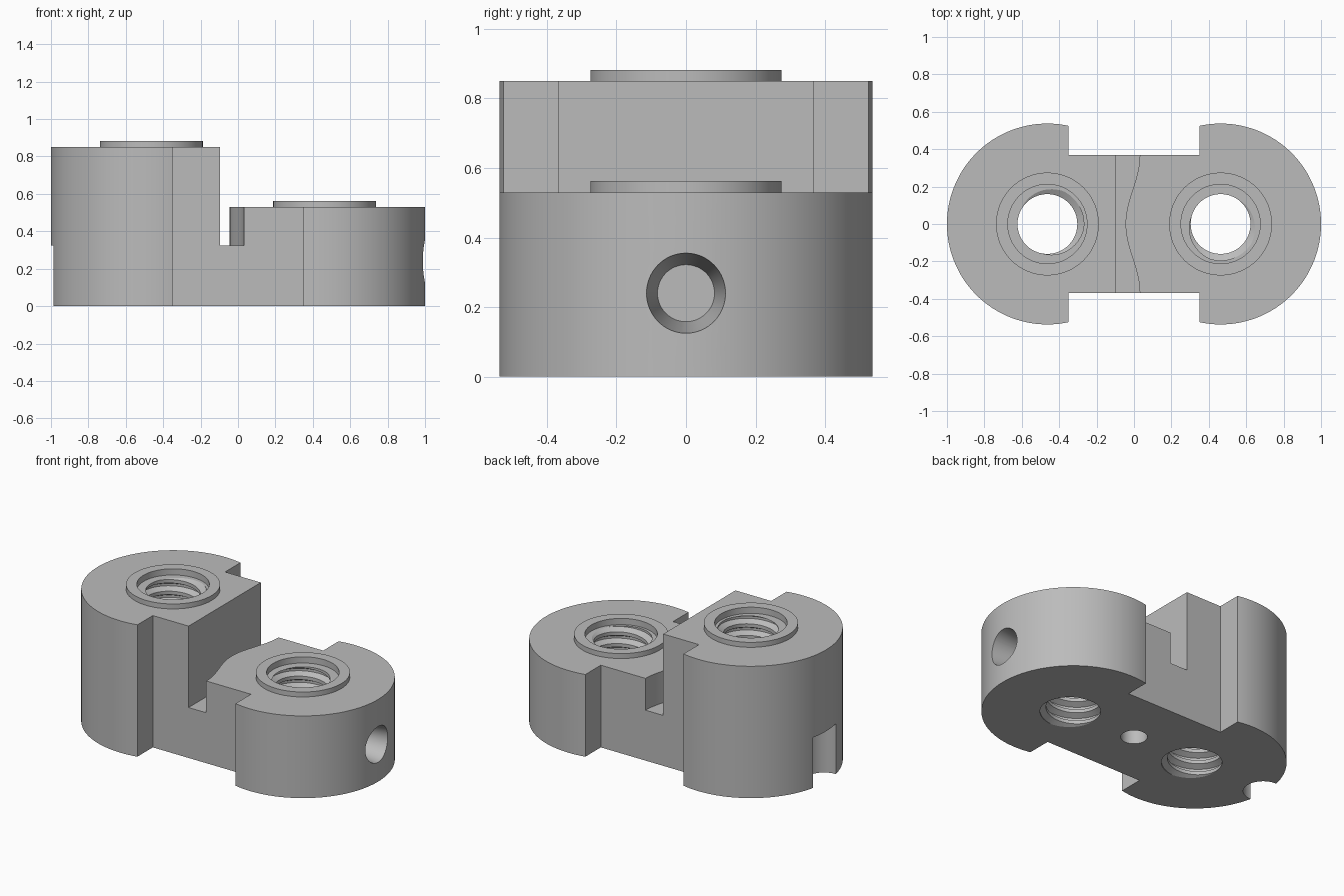
import bpy, bmesh
from math import cos, sin, pi, radians, acos
from mathutils import Matrix

old = bpy.data.objects.get("Cube")
if old:
    bpy.data.objects.remove(old, do_unlink=True)

steel = bpy.data.materials.new("plain grey metal")
GREY = (0.5, 0.5, 0.5, 1)
steel.use_nodes = True
steel.diffuse_color = GREY
steel.node_tree.nodes["Principled BSDF"].inputs["Base Color"].default_value = GREY

LOBE_X, LOBE_R = 0.463, 0.537      # centre and radius of the round ends
WAIST_X, WAIST_Y = 0.35, 0.368     # size of the narrow middle
TALL, LOW, FLOOR = 0.85, 0.53, 0.325


def make(name, bm):
    bmesh.ops.recalc_face_normals(bm, faces=bm.faces)
    mesh = bpy.data.meshes.new(name)
    bm.to_mesh(mesh)
    bm.free()
    ob = bpy.data.objects.new(name, mesh)
    bpy.context.collection.objects.link(ob)
    mesh.materials.append(steel)
    return ob


def prism(name, outline, z0, z1):
    bm = bmesh.new()
    face = bm.faces.new([bm.verts.new((x, y, z0)) for x, y in outline])
    ext = bmesh.ops.extrude_face_region(bm, geom=[face])
    top = [v for v in ext["geom"] if isinstance(v, bmesh.types.BMVert)]
    bmesh.ops.translate(bm, verts=top, vec=(0, 0, z1 - z0))
    return make(name, bm)


def cone(name, r0, r1, start, length, turn=0.0, segments=64):
    # round bar from start, along z or turned about y
    bm = bmesh.new()
    place = (Matrix.Translation(start) @ Matrix.Rotation(turn, 4, "Y")
             @ Matrix.Translation((0, 0, length / 2)))
    bmesh.ops.create_cone(bm, cap_ends=True, segments=segments, radius1=r0,
                          radius2=r1, depth=length, matrix=place)
    return make(name, bm)


def thread(name, x, top, minor=0.16, major=0.195, pitch=0.075, seg=48):
    # solid screw: a four-point tooth profile swept along a helix
    tooth = [(minor, 0), (minor, 0.3), (major, 0.55), (major, 0.75)]
    steps = seg * (int(top / pitch) + 4)
    bm = bmesh.new()

    def point(i, j):
        r, h = tooth[j]
        a = 2 * pi * i / seg
        return bm.verts.new((x + r * cos(a), r * sin(a),
                             (i / seg + h - 2.5) * pitch))
    grid = {(i, j): point(i, j) for i in range(steps + 1) for j in range(4)}
    for i in range(steps + 1, steps + seg + 1):
        grid[i, 0] = point(i, 0)
    for i in range(steps + 1):
        grid[i, 4] = grid[i + seg, 0]
    for i in range(steps):
        for j in range(4):
            bm.faces.new((grid[i, j], grid[i + 1, j],
                          grid[i + 1, j + 1], grid[i, j + 1]))
    # fan caps at both ends
    for i in (0, steps):
        loop = [grid[k, 0] for k in range(i, i + seg + 1)]
        loop += [grid[i, j] for j in (3, 2, 1)]
        mid = bm.verts.new((x, 0, (i / seg - 2) * pitch))
        for a, b in zip(loop, loop[1:] + loop[:1]):
            bm.faces.new((a, b, mid))
    return make(name, bm)


def combine(target, tool, operation):
    mod = target.modifiers.new("combine", "BOOLEAN")
    mod.operation, mod.solver, mod.object = operation, "EXACT", tool
    bpy.context.view_layer.objects.active = target
    bpy.ops.object.modifier_apply(modifier=mod.name)
    bpy.data.objects.remove(tool, do_unlink=True)


# two round ends joined by a narrow waist
limit = pi - acos((LOBE_X - WAIST_X) / LOBE_R)
ARC = 96
half = [(WAIST_X, -WAIST_Y)]
for i in range(ARC + 1):
    a = -limit + 2 * limit * i / ARC
    half.append((LOBE_X + LOBE_R * cos(a), LOBE_R * sin(a)))
half.append((WAIST_X, WAIST_Y))
body = prism("clamp_body", half + [(-x, -y) for x, y in half], 0, TALL)

# low end and the slot with its wavy wall
step = [(-0.08, -1), (1.2, -1), (1.2, 1), (-0.08, 1)]
combine(body, prism("step_cutter", step, LOW, 1), "DIFFERENCE")
wave = []
for i in range(33):
    y = -WAIST_Y + 2 * WAIST_Y * i / 32
    wave.append((-0.007 - 0.038 * cos(pi * y / WAIST_Y), y))
slot = [(-0.095, -0.6), (wave[0][0], -0.6)] + wave + [(wave[-1][0], 0.6), (-0.095, 0.6)]
combine(body, prism("slot_cutter", slot, FLOOR, 1.1), "DIFFERENCE")

# raised rims, counterbores and threaded holes
for x, top in ((-LOBE_X, TALL), (LOBE_X, LOW)):
    rim = top + 0.032
    combine(body, cone("rim", 0.275, 0.275, (x, 0, top - 0.02), 0.052), "UNION")
    combine(body, cone("counterbore", 0.212, 0.212, (x, 0, rim - 0.04), 0.1), "DIFFERENCE")
    combine(body, thread("thread_cutter", x, rim), "DIFFERENCE")

# tapered side hole, half-round end notch and hole underneath
side = cone("side_hole", 0.082, 0.118, (0.76, 0, 0.24), 0.26, radians(90))
combine(body, side, "DIFFERENCE")
notch = cone("end_notch", 0.117, 0.117, (-0.985, 0, -0.1), FLOOR + 0.1)
combine(body, notch, "DIFFERENCE")
combine(body, cone("under_hole", 0.078, 0.078, (0, 0, -0.1), 0.3), "DIFFERENCE")

bpy.ops.object.select_all(action="DESELECT")
body.select_set(True)
bpy.context.view_layer.objects.active = body
bpy.ops.object.shade_smooth_by_angle(angle=radians(25))
